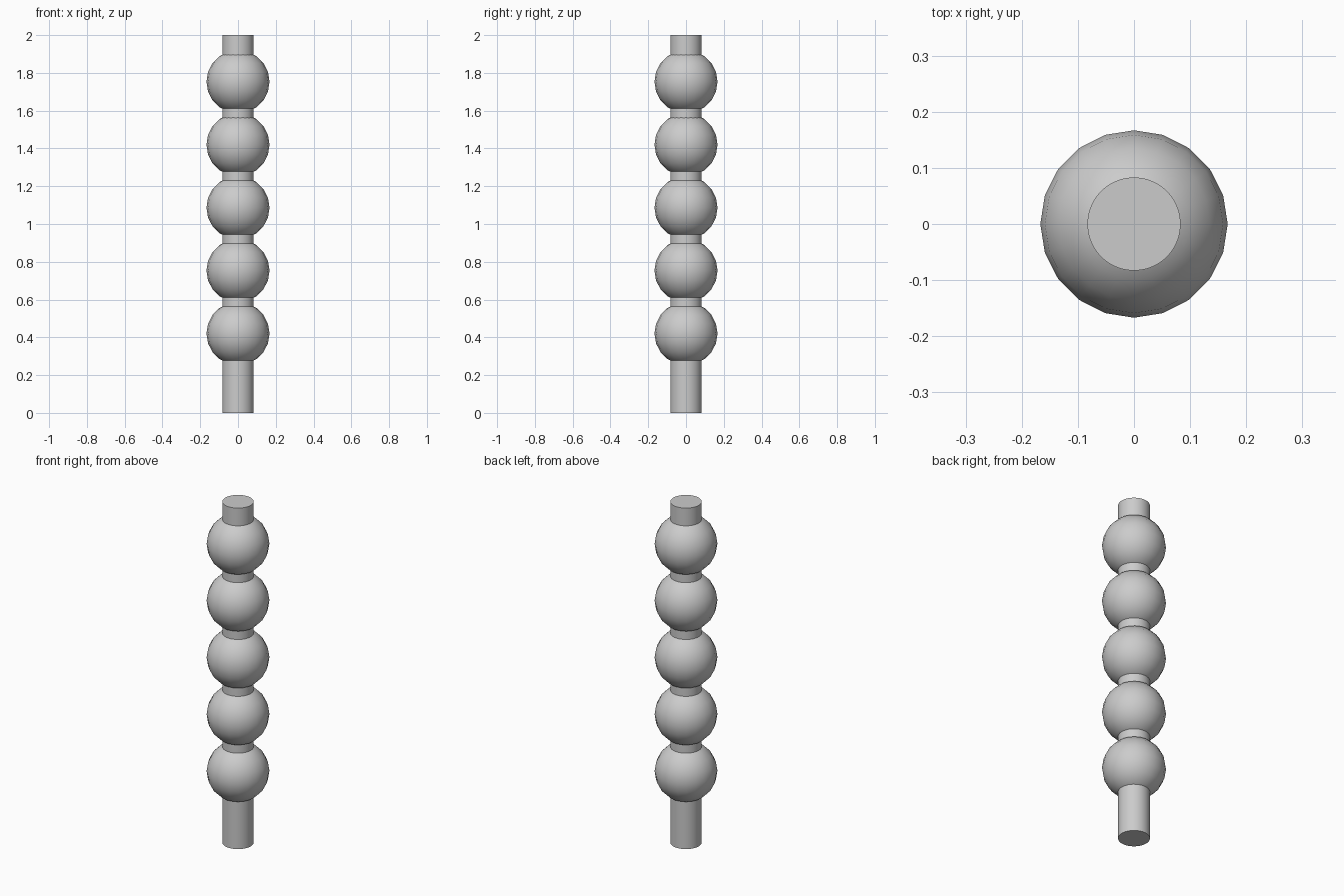
import bpy
import math

cube = bpy.data.objects.get("Cube")
if cube:
    bpy.data.objects.remove(cube, do_unlink=True)

# Single plain grey material
grey = bpy.data.materials.new("plain_grey")
grey.use_nodes = True
colour = (0.6, 0.6, 0.6, 1.0)
grey.diffuse_color = colour
grey.node_tree.nodes["Principled BSDF"].inputs["Base Color"].default_value = colour

BALL_COUNT = 5
BALL_RADIUS = 0.167
FIRST_BALL_Z = 0.42
SPACING = 1 / 3


def finish(name):
    """Name, colour and smooth the active object."""
    obj = bpy.context.object
    obj.name = name
    obj.data.materials.append(grey)
    bpy.ops.object.shade_smooth_by_angle(angle=math.radians(30))
    return obj


# Straight central rod
bpy.ops.mesh.primitive_cylinder_add(vertices=64, radius=0.083, depth=2, location=(0, 0, 1))
finish("rod")

# Evenly spaced balls threaded on the rod
for i in range(BALL_COUNT):
    bpy.ops.mesh.primitive_uv_sphere_add(
        segments=20, ring_count=10, radius=BALL_RADIUS,
        location=(0, 0, FIRST_BALL_Z + i * SPACING))
    finish(f"ball_{i + 1}")
